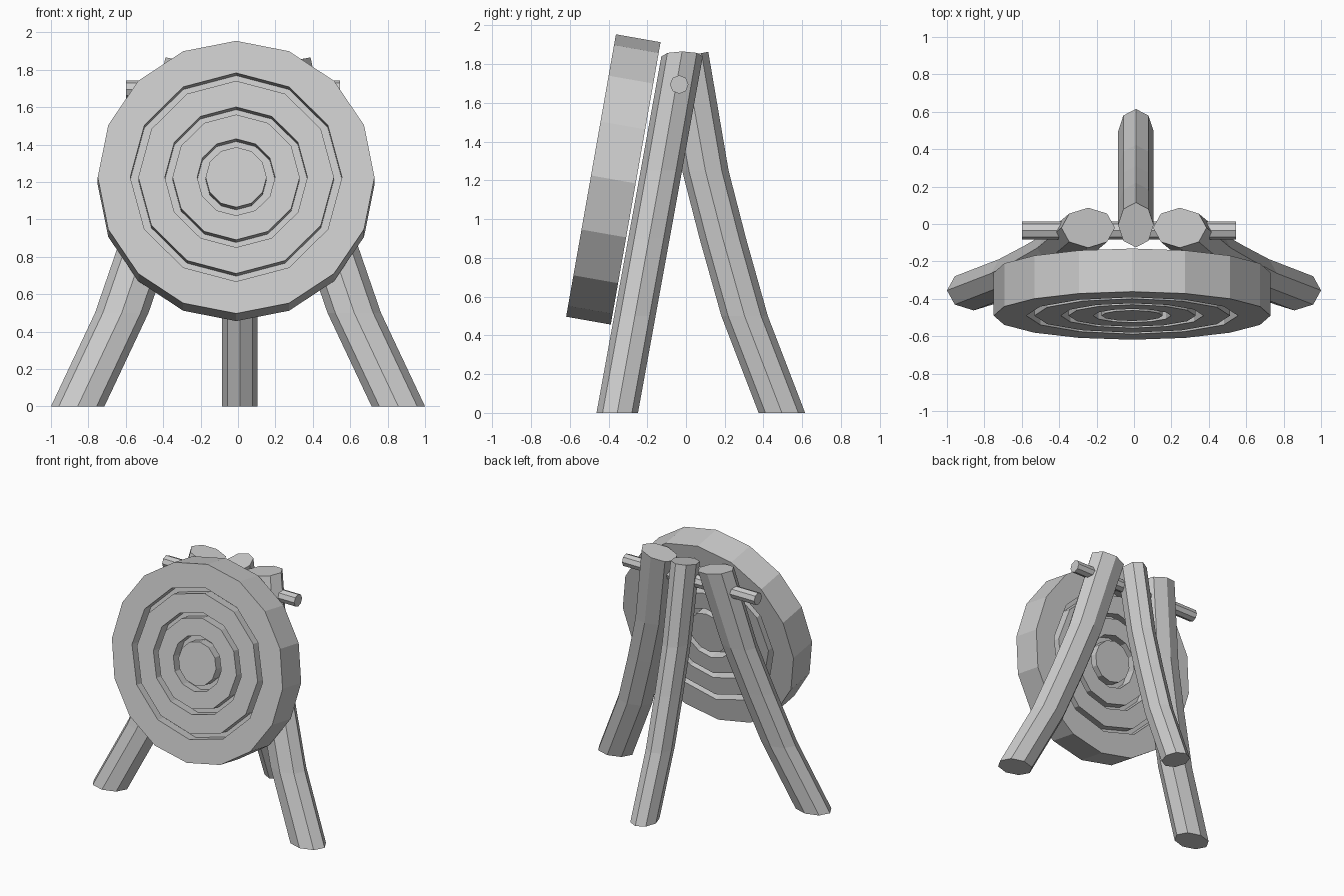
import bpy
import bmesh
from math import sin, cos, tau, radians
from mathutils import Matrix, Vector

cube = bpy.data.objects.get("Cube")
if cube:
    bpy.data.objects.remove(cube)

grey = bpy.data.materials.new("plain_grey")
grey.use_nodes = True
colour = (0.6, 0.6, 0.6, 1)
grey.diffuse_color = colour
grey.node_tree.nodes["Principled BSDF"].inputs["Base Color"].default_value = colour


def finish(name, bm, matrix=None):
    bmesh.ops.recalc_face_normals(bm, faces=bm.faces)
    mesh = bpy.data.meshes.new(name)
    bm.to_mesh(mesh)
    bm.free()
    mesh.materials.append(grey)
    obj = bpy.data.objects.new(name, mesh)
    bpy.context.scene.collection.objects.link(obj)
    if matrix:
        obj.matrix_world = matrix
    return obj


def ring(bm, sides, radius, z):
    return [bm.verts.new((radius * sin(tau * i / sides), radius * cos(tau * i / sides), z))
            for i in range(sides)]


def skin(bm, a, b):
    n = len(a)
    for i in range(n):
        bm.faces.new((a[i], a[(i + 1) % n], b[(i + 1) % n], b[i]))


def loop_edges(bm, loop):
    edges = []
    for a, b in zip(loop, loop[1:] + loop[:1]):
        edges.append(bm.edges.get((a, b)) or bm.edges.new((a, b)))
    return edges


# Round target: sixteen-sided rim, three twelve-sided grooves on each face
HALF, DEPTH = 0.117, 0.08
GROOVES = ((0.566, 0.523), (0.381, 0.34), (0.208, 0.163))
bm = bmesh.new()
rims = {s: ring(bm, 16, 0.74, s * HALF) for s in (1, -1)}
skin(bm, rims[1], rims[-1])
for side, rim in rims.items():
    last = None
    for outer, inner in GROOVES:
        floor = HALF - DEPTH
        for radius, height in ((outer, HALF), (outer, floor), (inner, floor), (inner, HALF)):
            new = ring(bm, 12, radius, side * height)
            if last:
                skin(bm, last, new)
            else:
                edges = loop_edges(bm, rim) + loop_edges(bm, new)
                bmesh.ops.triangle_fill(bm, edges=edges, use_beauty=True,
                                        normal=Vector((0, 0, side)))
            last = new
    bm.faces.new(last)
finish("target_disc", bm,
       Matrix.Translation((-0.01, -0.375, 1.205)) @ Matrix.Rotation(radians(80), 4, 'X'))


# Legs: horizontal octagons along a bowed path, with tops cut at a slant
BOW = ((0, 1), (0.5, 0.615), (0.9, 0.39), (1.25, 0.21), (1.84, 0))


def leg(name, top, foot, rx, ry, slant):
    bm = bmesh.new()
    last = None
    height = BOW[-1][0]
    for z, f in BOW:
        x = top[0] + (foot[0] - top[0]) * f
        # front legs bow sideways only; the back leg bows backwards
        g = f if foot[1] > 0 else 1 - z / height
        y = top[1] + (foot[1] - top[1]) * g
        loop = []
        for i in range(8):
            dx, dy = rx * cos(tau * i / 8), ry * sin(tau * i / 8)
            rise = dx * slant[0] + dy * slant[1] if z == height else 0
            loop.append(bm.verts.new((x + dx, y + dy, z + rise)))
        if last:
            skin(bm, last, loop)
        else:
            bm.faces.new(loop)
        last = loop
    bm.faces.new(last)
    finish(name, bm)


for side, word in ((1, "left"), (-1, "right")):
    leg("front_leg_" + word, (0.245 * side, -0.02), (0.857 * side, -0.355),
        0.143, 0.107, (0.18 * side, 0))
leg("back_leg", (0.01, -0.005), (0.01, 0.495), 0.095, 0.12, (0, 0.2))

# Crossbar through the front legs
bm = bmesh.new()
ends = [ring(bm, 8, 0.048, z) for z in (-0.573, 0.573)]
skin(bm, *ends)
for end in ends:
    bm.faces.new(end)
finish("crossbar", bm,
       Matrix.Translation((-0.027, -0.035, 1.695)) @ Matrix.Rotation(radians(90), 4, 'Y'))
